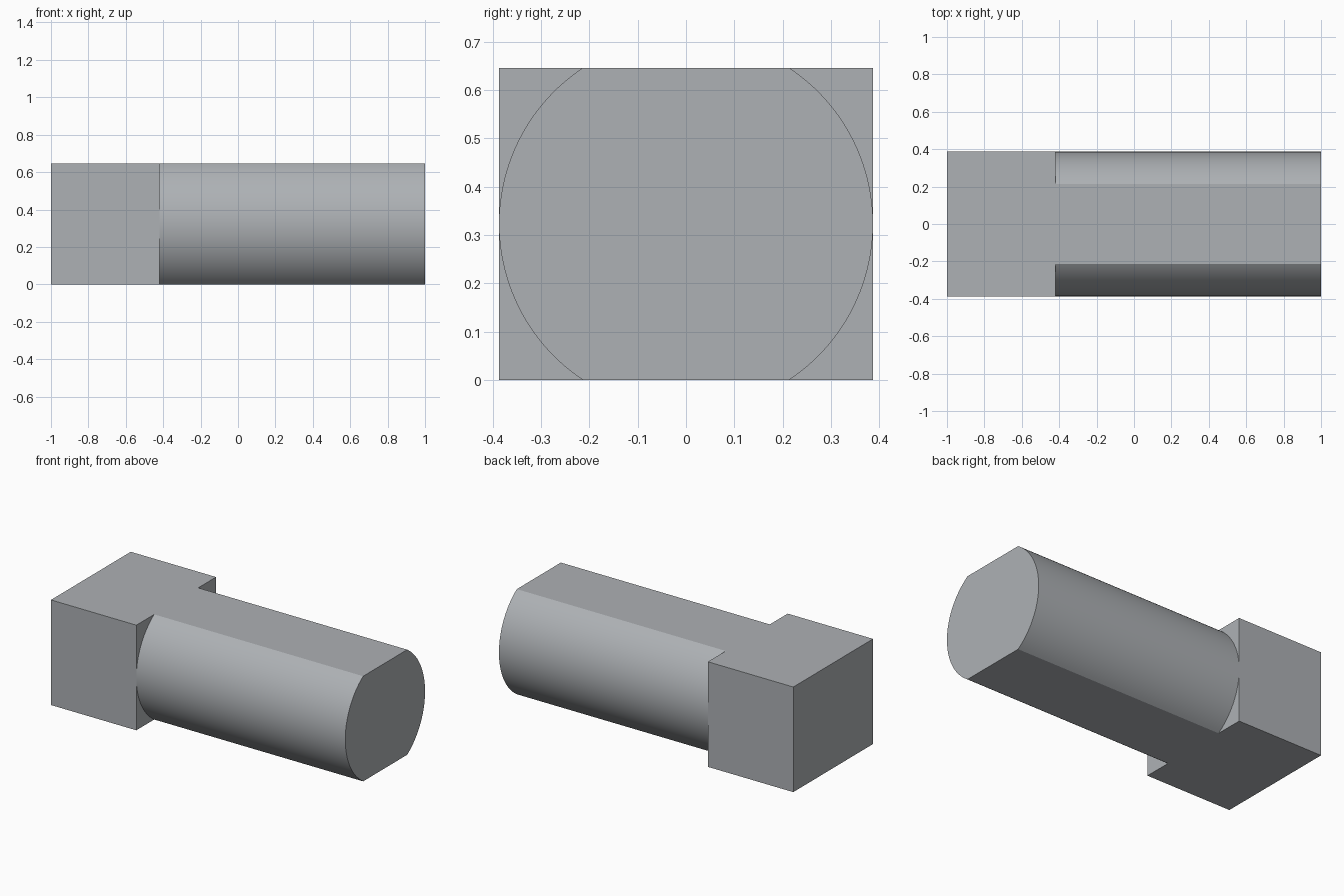
import bpy, bmesh, math

if "Cube" in bpy.data.objects:
    bpy.data.objects.remove(bpy.data.objects["Cube"])

R = 0.387            # shank radius and half width of head
H = 0.6456           # height between the flats
MID = H / 2
X0, X1, X2 = -1.0, -0.42, 1.0
STEPS = 24           # segments per quarter arc

grey = bpy.data.materials.new("grey")
grey.diffuse_color = (0.42, 0.44, 0.46, 1)
grey.use_nodes = True
grey.node_tree.nodes["Principled BSDF"].inputs["Base Color"].default_value = grey.diffuse_color

bm = bmesh.new()


def face(points):
    return bm.faces.new([bm.verts.new(p) for p in points])


def quarter(sy, sz):
    """Arc from the side tangent point to the edge of the flat."""
    end = math.asin(MID / R)
    return [(sy * R * math.cos(end * i / STEPS), MID + sz * R * math.sin(end * i / STEPS))
            for i in range(STEPS + 1)]


# Shank walls and the head shoulder corners around them
for sy in (-1, 1):
    for sz in (-1, 1):
        arc = quarter(sy, sz)
        for a, b in zip(arc, arc[1:]):
            face([(X1, *a), (X2, *a), (X2, *b), (X1, *b)])
        face([(X1, *p) for p in arc] + [(X1, sy * R, MID + sz * MID)])

# Shank end cap
ring = (quarter(1, 1) + quarter(-1, 1)[::-1] + quarter(-1, -1)[1:] + quarter(1, -1)[:0:-1])
face([(X2, *p) for p in ring])

# Flat top and bottom shared by head and shank
f = math.sqrt(R * R - MID * MID)
for z in (0, H):
    face([(X0, -R, z), (X1, -R, z), (X1, -f, z), (X2, -f, z),
          (X2, f, z), (X1, f, z), (X1, R, z), (X0, R, z)])

# Head sides and head end
for y in (-R, R):
    face([(X0, y, 0), (X1, y, 0), (X1, y, MID), (X1, y, H), (X0, y, H)])
face([(X0, -R, 0), (X0, R, 0), (X0, R, H), (X0, -R, H)])

bmesh.ops.remove_doubles(bm, verts=bm.verts[:], dist=1e-5)
bmesh.ops.recalc_face_normals(bm, faces=bm.faces[:])

mesh = bpy.data.meshes.new("square_head_pin")
bm.to_mesh(mesh)
bm.free()
mesh.materials.append(grey)
pin = bpy.data.objects.new("square_head_pin", mesh)
bpy.context.collection.objects.link(pin)

# Smooth shank, sharp edges elsewhere
bpy.context.view_layer.objects.active = pin
pin.select_set(True)
bpy.ops.object.shade_smooth_by_angle(angle=math.radians(20))
